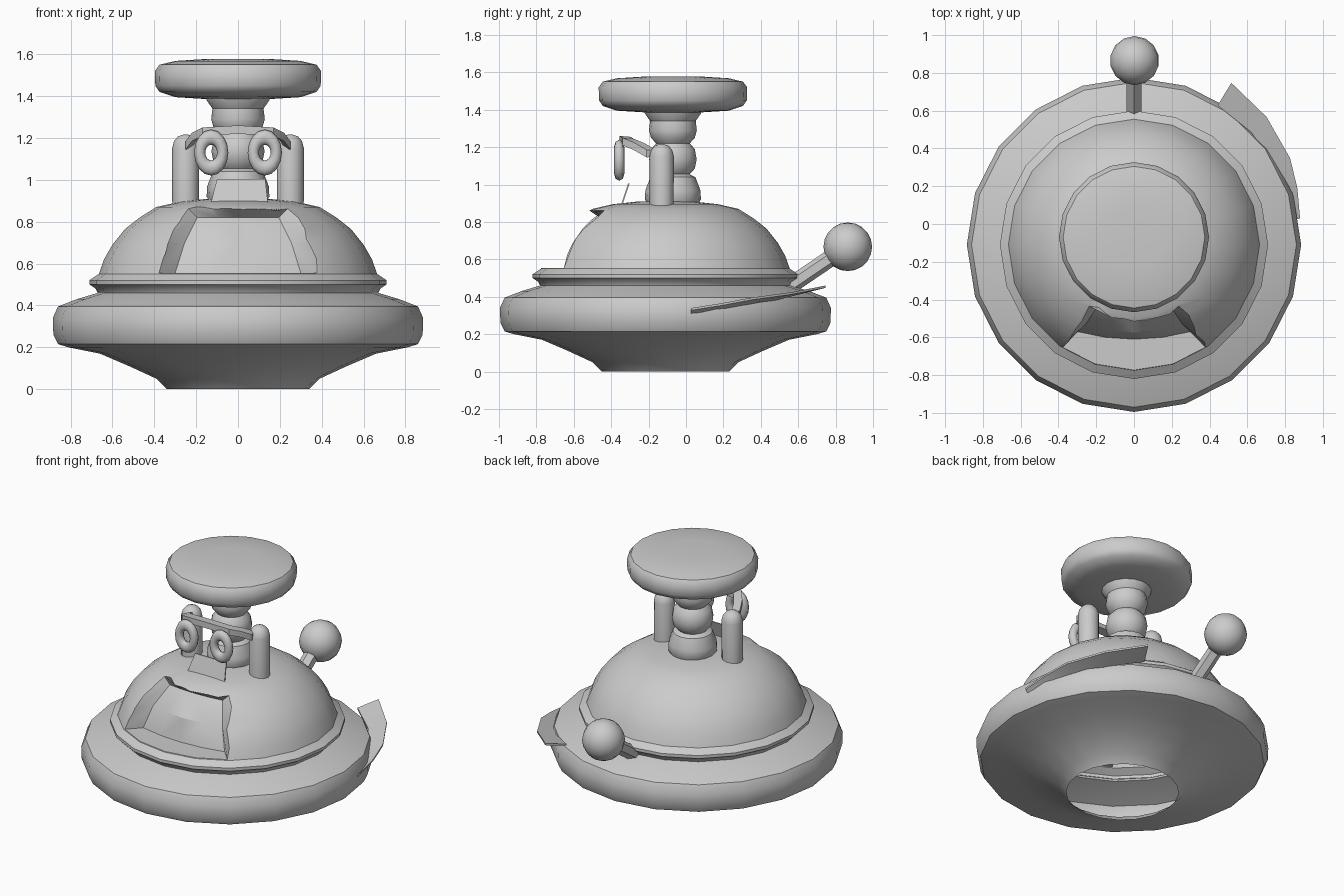
import bpy, bmesh, math
from mathutils import Vector

if "Cube" in bpy.data.objects:
    bpy.data.objects.remove(bpy.data.objects["Cube"])


def make(name, verts, faces, angle=40):
    me = bpy.data.meshes.new(name)
    me.from_pydata(verts, [], faces)
    bm = bmesh.new()
    bm.from_mesh(me)
    bmesh.ops.recalc_face_normals(bm, faces=bm.faces)
    bm.to_mesh(me)
    bm.free()
    ob = bpy.data.objects.new(name, me)
    bpy.context.collection.objects.link(ob)
    smooth(ob, angle)
    return ob


def smooth(ob, angle=40):
    bpy.ops.object.select_all(action='DESELECT')
    ob.select_set(True)
    bpy.context.view_layer.objects.active = ob
    bpy.ops.object.shade_smooth_by_angle(angle=math.radians(angle))


def lathe(name, profile, x=0, y=0, sides=20, angle=40):
    """Closed turned solid from (radius, height) points."""
    verts, faces, n = [], [], sides
    for r, z in profile:
        for i in range(n):
            a = 2 * math.pi * i / n
            verts.append((x + r * math.cos(a), y + r * math.sin(a), z))
    for j in range(len(profile) - 1):
        for i in range(n):
            k = (i + 1) % n
            faces.append((j*n + i, j*n + k, j*n + n + k, j*n + n + i))
    top = (len(profile) - 1) * n
    faces += [tuple(range(n - 1, -1, -1)), tuple(range(top, top + n))]
    return make(name, verts, faces, angle)


def slab(name, back, front, rows, cols):
    """Solid between two grids of points."""
    n, faces = rows * cols, []
    for off in (0, n):
        for r in range(rows - 1):
            for c in range(cols - 1):
                a = off + r * cols + c
                faces.append((a, a + 1, a + cols + 1, a + cols))
    rim = (list(range(cols)) + [r * cols + cols - 1 for r in range(1, rows)]
           + [(rows - 1) * cols + c for c in range(cols - 2, -1, -1)]
           + [r * cols for r in range(rows - 2, 0, -1)])
    for a, b in zip(rim, rim[1:] + rim[:1]):
        faces.append((a, b, b + n, a + n))
    return make(name, back + front, faces, 30)


# saucer and dome in one shell
CY = -0.11
body = lathe("saucer_body", [
    (.34, 0), (.39, .05), (.52, .11), (.66, .17), (.81, .20), (.86, .215), (.882, .26),
    (.885, .34), (.86, .395), (.77, .43), (.67, .46), (.68, .48), (.71, .50), (.71, .52),
    (.665, .55), (.64, .62), (.60, .69), (.54, .765), (.47, .82), (.39, .87), (.28, .895),
    (.14, .91)], y=CY)

# recessed window cut into the dome: (pane half width, centre y, corner y, z) and outer corner
rows = [((.30, -.61, -.57, .555), (.38, -.655, .555)),
        ((.255, -.575, -.53, .70), (.345, -.60, .72)),
        ((.195, -.455, -.44, .82), (.24, -.435, .865))]
back, front = [], []
for (w, yc, ye, z), (ow, oy, oz) in rows:
    for t in (-1, -.5, 0, .5, 1):
        p = Vector((w * t, yc + (ye - yc) * t * t, z))
        q = Vector((ow * t, oy + (yc - ye) * (1 - t * t), oz))
        back.append(p)
        front.append(p + (q - p) * 3 + Vector((0, -.22, 0)) * (1 - t * t))
cutter = slab("window_cutter", back, front, 3, 5)
mod = body.modifiers.new("window", 'BOOLEAN')
mod.operation, mod.object, mod.solver = 'DIFFERENCE', cutter, 'EXACT'
bpy.context.view_layer.objects.active = body
bpy.ops.object.modifier_apply(modifier="window")
bpy.data.objects.remove(cutter)

# open underside
bm = bmesh.new()
bm.from_mesh(body.data)
bmesh.ops.delete(bm, geom=[f for f in bm.faces if all(v.co.z < .001 for v in f.verts)],
                 context='FACES_ONLY')
bm.to_mesh(body.data)
bm.free()
smooth(body, 35)

# neck and round top plate
NY = -.07
lathe("beaded_neck", [
    (.12, .87), (.15, .92), (.147, .97), (.12, 1.04), (.09, 1.055), (.117, 1.085),
    (.127, 1.135), (.117, 1.19), (.09, 1.22), (.117, 1.25), (.128, 1.29), (.122, 1.34),
    (.15, 1.38), (.157, 1.41)], y=NY, sides=16)
lathe("top_plate", [
    (.14, 1.385), (.30, 1.395), (.375, 1.42), (.395, 1.45), (.397, 1.52), (.375, 1.55),
    (.30, 1.568), (.16, 1.577)], y=NY)

# side posts and eye rings
for s, side in ((-1, "left"), (1, "right")):
    lathe(side + "_post", [
        (.064, .87), (.065, 1.15), (.056, 1.185), (.036, 1.208), (.008, 1.217)],
        x=s * .25, y=-.13, sides=12)
    bpy.ops.mesh.primitive_torus_add(
        major_segments=16, minor_segments=8, major_radius=.055, minor_radius=.027,
        location=(s * .128, -.357, 1.13), rotation=(math.pi / 2, 0, 0))
    ring = bpy.context.object
    ring.name = side + "_eye_ring"
    ring.scale = (1, 1.34, 1)
    smooth(ring, 60)

# brow bar joining rings to posts
top, low = [], []
for x, y, z in ((-.25, -.18, 1.17), (-.22, -.25, 1.21), (-.17, -.31, 1.235), (0, -.325, 1.245),
                (.17, -.31, 1.235), (.22, -.25, 1.21), (.25, -.18, 1.17)):
    top += [(x, y - .03, z + .015), (x * .9, y + .03, z + .01)]
    low += [(x, y - .03, z - .025), (x * .9, y + .03, z - .02)]
slab("brow_bar", top, low, 7, 2)

# small upright plate below the rings
plate = [(-.135, -.355, .87), (.145, -.355, .87), (-.10, -.31, 1.005), (.13, -.31, 1.005)]
slab("front_plate", plate, [(x, y + .008, z) for x, y, z in plate], 2, 2)

# antenna rod and ball
a, b = Vector((0, .55, .455)), Vector((0, .83, .645))
bpy.ops.mesh.primitive_cylinder_add(
    vertices=6, radius=.045, depth=(b - a).length, location=(a + b) / 2,
    rotation=(b - a).to_track_quat('Z', 'Y').to_euler())
bpy.context.object.name = "antenna_rod"
bpy.ops.mesh.primitive_uv_sphere_add(segments=14, ring_count=10, radius=.13,
                                     location=(.003, .865, .667))
bpy.context.object.name = "antenna_ball"
smooth(bpy.context.object, 60)

# rear side fin, widening and rising towards the back
upper = []
for deg, r, z in ((9, .89, .33), (19, .915, .355), (29, .945, .385), (44, .975, .415),
                  (59, 1.0, .45)):
    c, s = math.cos(math.radians(deg)), math.sin(math.radians(deg))
    upper += [(.86 * c, .86 * s + CY, z - .02), (r * c, r * s + CY, z + .01)]
slab("rear_fin", upper, [(x, y, z - .012) for x, y, z in upper], 5, 2)
